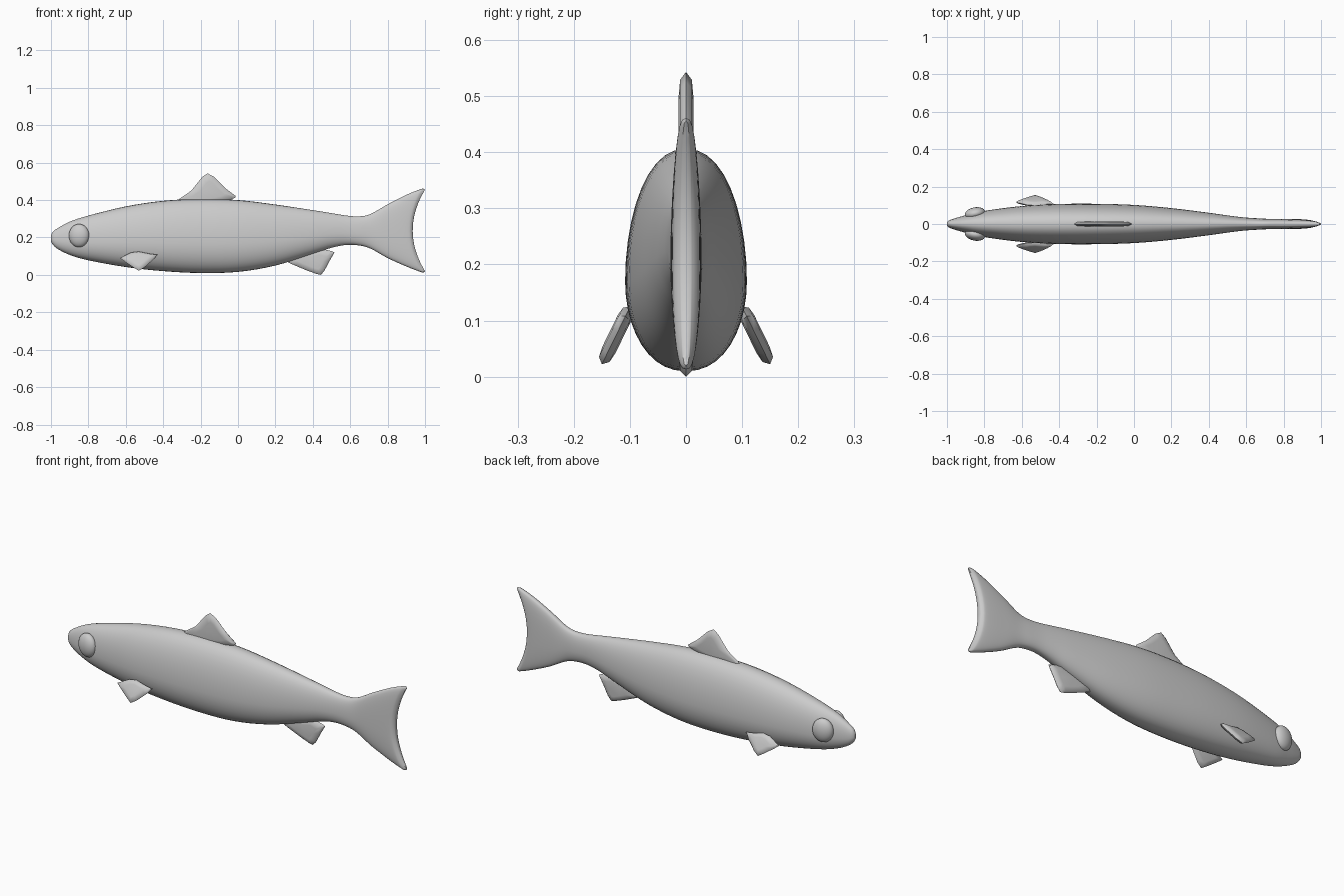
import bpy
from math import sin, cos, pi
from mathutils import Vector

if "Cube" in bpy.data.objects:
    bpy.data.objects.remove(bpy.data.objects["Cube"])


def make(name, verts, faces, angle=60):
    me = bpy.data.meshes.new(name)
    me.from_pydata(verts, [], faces)
    ob = bpy.data.objects.new(name, me)
    bpy.context.collection.objects.link(ob)
    bpy.context.view_layer.objects.active = ob
    ob.select_set(True)
    bpy.ops.object.mode_set(mode='EDIT')
    bpy.ops.mesh.select_all(action='SELECT')
    bpy.ops.mesh.normals_make_consistent(inside=False)
    bpy.ops.object.mode_set(mode='OBJECT')
    bpy.ops.object.shade_smooth_by_angle(angle=angle * pi / 180)
    ob.select_set(False)
    return ob


def spline(pts, steps):
    """Catmull-Rom curve through tuples of any length."""
    out = []
    for i in range(len(pts) - 1):
        p0, p1, p2, p3 = (pts[max(0, min(len(pts) - 1, i + k))] for k in (-1, 0, 1, 2))
        for s in range(steps):
            t = s / steps
            out.append([b + 0.5 * t * (c - a + t * (2 * a - 5 * b + 4 * c - d + t * (3 * (b - c) + d - a)))
                        for a, b, c, d in zip(p0, p1, p2, p3)])
    return out + [list(pts[-1])]


# Body and tail: x, bottom z, top z, half width
stations = [
    (-1.0, .18, .21, .008), (-.99, .162, .23, .018), (-.965, .139, .249, .028),
    (-.9, .107, .284, .047), (-.8, .078, .317, .07), (-.6, .042, .366, .096),
    (-.4, .020, .396, .107), (-.2, .010, .406, .108), (0, .016, .4, .102),
    (.2, .05, .376, .085), (.4, .112, .346, .06), (.5, .145, .33, .046),
    (.58, .16, .317, .036), (.65, .157, .313, .031), (.71, .14, .326, .028),
    (.8, .09, .377, .028), (.9, .045, .428, .027), (.97, .018, .456, .024),
    (.99, .013, .461, .018), (1.0, .02, .455, .009)]
N = 40
rings = spline(stations, 4)
verts, faces = [], []
for x, zb, zt, w in rings:
    tail = min(1, max(0, (x - .5) / .3))
    power = .9 - .3 * tail
    zm = zb + .4 * (zt - zb)
    for i in range(N):
        a = 2 * pi * i / N
        s, c = sin(a), cos(a)
        y = w * abs(s) ** power * (1 if s > 0 else -1)
        z = zm + c * ((zt - zm) if c > 0 else (zm - zb))
        u = (2 * z - zt - zb) / (zt - zb)
        notch = .066 * max(0, (x - .7) / .3) * (1 - u * u)
        verts.append((x - notch, y, z))
for r in range(len(rings) - 1):
    for i in range(N):
        j = (i + 1) % N
        faces.append((r * N + i, r * N + j, (r + 1) * N + j, (r + 1) * N + i))
for base in (0, (len(rings) - 1) * N):
    for i in range(N // 2):
        quad = [i, i + 1, N - i - 1, (N - i) % N]
        faces.append([base + k for k in dict.fromkeys(quad)])
make("body", verts, faces)


def fin(name, outline, thick, place):
    """Lens-shaped fin from an x/z outline; place maps (x, z, offset) to 3D."""
    pts = [Vector(p) for p in outline]
    mid = sum(pts, Vector((0, 0))) / len(pts)
    layers = [(.55, -1), (.85, -.8), (1, 0), (.85, .8), (.55, 1)]
    n = len(pts)
    v = [place(*(mid + (p - mid) * k), o * thick) for k, o in layers for p in pts]
    f = [(l * n + i, l * n + (i + 1) % n, (l + 1) * n + (i + 1) % n, (l + 1) * n + i)
         for l in range(len(layers) - 1) for i in range(n)]
    f += [list(range(n)), list(range(4 * n, 5 * n))]
    return make(name, v, f)


def upright(x, z, o):
    return (x, o, z)


# Back and belly fins
fin("dorsal_fin", [(-.33, .395), (-.25, .45), (-.19, .525), (-.163, .543), (-.13, .525),
                   (-.07, .465), (-.012, .421), (-.015, .412), (-.06, .395), (-.17, .37)],
    .013, upright)
fin("anal_fin", [(.24, .08), (.30, .052), (.37, .023), (.42, .005), (.443, 0), (.462, .022),
                 (.49, .075), (.516, .12), (.5, .127), (.45, .14), (.35, .12)],
    .013, upright)

# Paired side fins and eyes
for side, label in ((-1, "right"), (1, "left")):
    fin("pectoral_fin_" + label,
        [(-.632, .09), (-.6, .067), (-.56, .04), (-.53, .022), (-.5, .04), (-.455, .08),
         (-.43, .108), (-.47, .113), (-.53, .125), (-.57, .12)],
        .013, lambda x, z, o: (x, side * (.15 - .49 * (z - .022) + o * .9), z + o * .44))
    bpy.ops.mesh.primitive_uv_sphere_add(segments=32, ring_count=16,
                                         location=(-.85, side * .056, .21),
                                         rotation=(0, 0, side * .2))
    eye = bpy.context.object
    eye.name = "eye_" + label
    eye.scale = (.055, .033, .062)
    bpy.ops.object.shade_smooth()
    eye.select_set(False)
